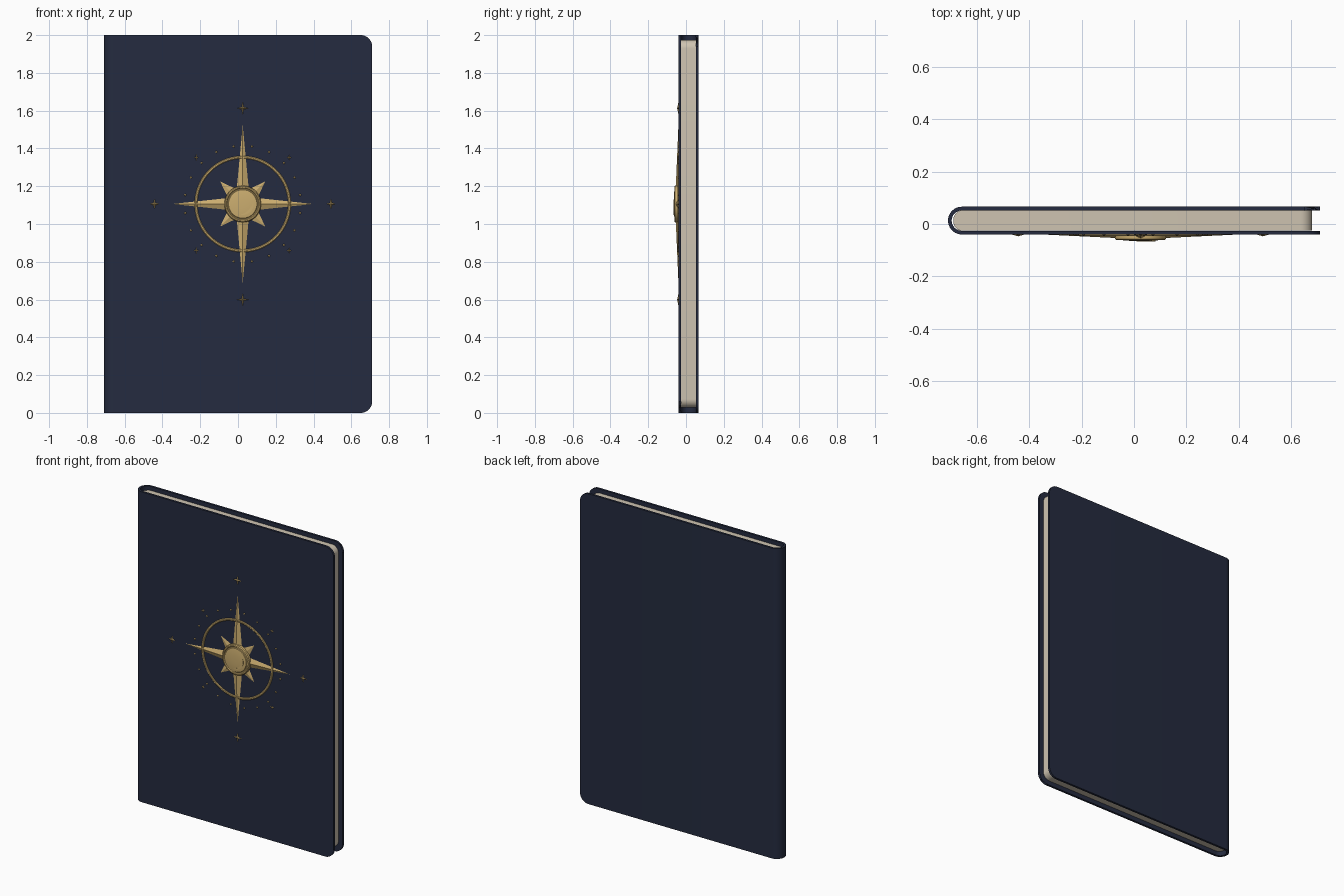
import bpy, bmesh
from math import sin, cos, pi, radians

if "Cube" in bpy.data.objects:
    bpy.data.objects.remove(bpy.data.objects["Cube"])

FRONT, BACK = -0.04, 0.066          # outer faces of the cover
MID = (FRONT + BACK) / 2
EX, EZ = 0.025, 1.106               # emblem centre


def material(name, rgb):
    m = bpy.data.materials.new(name)
    m.diffuse_color = (*rgb, 1)
    m.use_nodes = True
    m.node_tree.nodes["Principled BSDF"].inputs["Base Color"].default_value = m.diffuse_color
    return m


NAVY = material("navy_leather", (0.018, 0.024, 0.05))
PAPER = material("paper", (0.62, 0.55, 0.44))
GOLD = material("gold_foil", (0.60, 0.42, 0.16))


def finish(name, bm, mat, smooth=True):
    bmesh.ops.recalc_face_normals(bm, faces=bm.faces)
    me = bpy.data.meshes.new(name)
    bm.to_mesh(me)
    bm.free()
    ob = bpy.data.objects.new(name, me)
    bpy.context.collection.objects.link(ob)
    me.materials.append(mat)
    if smooth:
        bpy.context.view_layer.objects.active = ob
        ob.select_set(True)
        bpy.ops.object.shade_smooth_by_angle(angle=radians(35))
        ob.select_set(False)
    return ob


def round_corners(bm, x, z0, z1, r):
    """Round the free corners: edges along y at x and z0 / z1."""
    def at(v):
        return abs(v.co.x - x) < 1e-5 and min(abs(v.co.z - z0), abs(v.co.z - z1)) < 1e-5
    es = [e for e in bm.edges if all(at(v) for v in e.verts)
          and abs(e.verts[0].co.z - e.verts[1].co.z) < 1e-5]
    bmesh.ops.bevel(bm, geom=es, offset=r, offset_type='OFFSET', segments=10,
                    profile=0.5, affect='EDGES')


def u_line(right, cx, rx, ry, n=20):
    """Open U outline: front edge, round spine, back edge."""
    arc = [(cx + rx * cos(a), MID + ry * sin(a))
           for a in (-pi / 2 - pi * i / n for i in range(n + 1))]
    return [(right, MID - ry)] + arc + [(right, MID + ry)]


# wrap-around cover: U strip with thickness
R, T = (BACK - FRONT) / 2, 0.014
bm = bmesh.new()
lines = [[[bm.verts.new((x, y, z)) for x, y in u_line(0.71, -0.71 + R, r, r)]
          for z in (0, 2)] for r in (R, R - T)]
(o0, o1), (i0, i1) = lines
for a, b in ((o0, o1), (i0, i1), (o0, i0), (o1, i1)):
    for k in range(len(a) - 1):
        bm.faces.new((a[k], a[k + 1], b[k + 1], b[k]))
for k in (0, -1):
    bm.faces.new((o0[k], o1[k], i1[k], i0[k]))
round_corners(bm, 0.71, 0, 2, 0.06)
cover = finish("cover", bm, NAVY)

# page block with rounded spine side
bm = bmesh.new()
Z0, Z1 = 0.028, 1.974
pts = u_line(0.68, -0.657, 0.033, R - T - 0.0003)
lo = [bm.verts.new((x, y, Z0)) for x, y in pts]
hi = [bm.verts.new((x, y, Z1)) for x, y in pts]
bm.faces.new(lo)
bm.faces.new(hi)
for k in range(len(pts)):
    j = (k + 1) % len(pts)
    bm.faces.new((lo[k], lo[j], hi[j], hi[k]))
round_corners(bm, 0.68, Z0, Z1, 0.045)
finish("page_block", bm, PAPER)


# ---- emblem: u right, v up, h height above the front cover ----
def vert(bm, u, v, h):
    return bm.verts.new((EX + u, FRONT - h, EZ + v))


def add_star(bm, cu, cv, ru, rv, notch, h, turn=0.0):
    """Four-point faceted star."""
    flat = [(ru, 0), (notch, notch), (0, rv), (-notch, notch),
            (-ru, 0), (-notch, -notch), (0, -rv), (notch, -notch)]
    c, s = cos(turn), sin(turn)
    rim = [vert(bm, cu + u * c - v * s, cv + u * s + v * c, -0.001) for u, v in flat]
    top = vert(bm, cu, cv, h)
    bm.faces.new(rim)
    for k in range(8):
        bm.faces.new((rim[k], rim[(k + 1) % 8], top))


def add_lathe(bm, cu, cv, profile, n, closed=False):
    """Turn a (radius, height) profile about the emblem normal."""
    rings = [[vert(bm, cu + r * cos(2 * pi * k / n), cv + r * sin(2 * pi * k / n), h)
              for k in range(n)] for r, h in profile]
    pairs = list(zip(rings, rings[1:]))
    if closed:
        pairs.append((rings[-1], rings[0]))
    else:
        bm.faces.new(rings[0])
        bm.faces.new(rings[-1])
    for a, b in pairs:
        for k in range(n):
            j = (k + 1) % n
            bm.faces.new((a[k], a[j], b[j], b[k]))


# main compass points
bm = bmesh.new()
add_star(bm, 0, 0, 0.394, 0.44, 0.038, 0.018)
finish("main_points", bm, GOLD, False)
bm = bmesh.new()
add_star(bm, 0, 0, 0.18, 0.18, 0.047, 0.015, pi / 4)
finish("diagonal_points", bm, GOLD, False)

# thin ring
bm = bmesh.new()
add_lathe(bm, 0, 0, [(0.255, -0.001), (0.255, 0.003), (0.251, 0.006), (0.244, 0.006),
                     (0.24, 0.003), (0.24, -0.001)], 96, True)
finish("compass_ring", bm, GOLD)

# stepped centre boss
bm = bmesh.new()
add_lathe(bm, 0, 0, [(0.097, -0.001), (0.097, 0.017), (0.092, 0.022), (0.086, 0.022),
                     (0.082, 0.017), (0.078, 0.017), (0.075, 0.021), (0.06, 0.023),
                     (0.03, 0.0248), (0.008, 0.025)], 64)
finish("centre_boss", bm, GOLD)

# small crescent relief on the boss
bm = bmesh.new()
N = 16
angs = [radians(-105 + 125 * k / N) for k in range(N + 1)]
outer = [(0.058 * cos(a), 0.058 * sin(a)) for a in angs]
inner = [((0.058 - 0.014 * sin(pi * k / N)) * cos(angs[k]),
          (0.058 - 0.014 * sin(pi * k / N)) * sin(angs[k])) for k in range(N - 1, 0, -1)]
face = bm.faces.new([vert(bm, u, v, 0.02) for u, v in outer + inner])
ext = bmesh.ops.extrude_face_region(bm, geom=[face])
for v in ext["geom"]:
    if isinstance(v, bmesh.types.BMVert):
        v.co.y = FRONT - 0.026
finish("crescent_relief", bm, GOLD)

# outlying small stars
bm = bmesh.new()
for s in (-1, 1):
    add_star(bm, 0, s * 0.507, 0.034, 0.036, 0.006, 0.007)
    add_star(bm, s * 0.467, 0, 0.028, 0.032, 0.006, 0.007)
    for t in (-1, 1):
        add_star(bm, s * 0.246, t * 0.246, 0.018, 0.018, 0.0035, 0.005)
finish("small_stars", bm, GOLD, False)

# circle of dots
bm = bmesh.new()
for k in range(20):
    a = radians(9 + 18 * k)
    add_lathe(bm, 0.308 * cos(a), 0.308 * sin(a),
              [(0.006, -0.001), (0.0052, 0.002), (0.0025, 0.004)], 12)
finish("dots", bm, GOLD)
